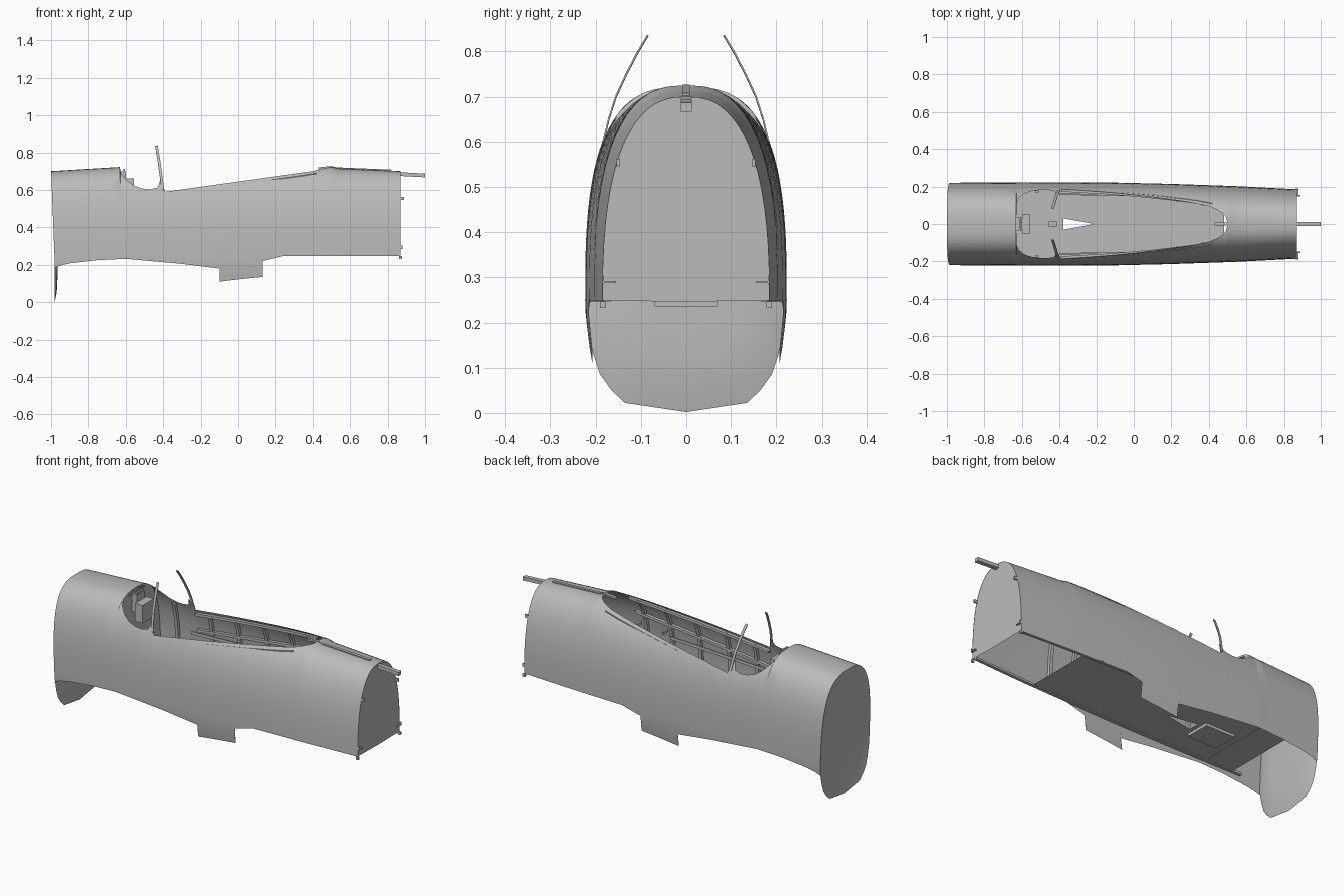
import bpy, bmesh, math

if "Cube" in bpy.data.objects:
    bpy.data.objects.remove(bpy.data.objects["Cube"])

grey = bpy.data.materials.new("primer_grey")
grey.diffuse_color = (0.5, 0.5, 0.5, 1)
grey.use_nodes = True
grey.node_tree.nodes["Principled BSDF"].inputs["Base Color"].default_value = grey.diffuse_color
ZC = 0.25  # height of the widest line


def lerp(table, x):
    """Piecewise linear lookup."""
    if x <= table[0][0]:
        return table[0][1]
    for (a, u), (b, v) in zip(table, table[1:]):
        if x <= b:
            return u + (v - u) * (x - a) / (b - a) if b > a else v
    return table[-1][1]


TOP = [(-1, .70), (-.63, .722), (.5, .725), (.53, .715), (.87, .70)]
WIDTH = [(-1, .220), (-.6, .223), (-.1, .221), (.2, .214), (.55, .202), (.87, .185)]
SILL = [(-.629, .70), (-.615, .675), (-.59, .648), (-.55, .62), (-.51, .607), (-.47, .603),
        (-.43, .612), (-.413, .66), (-.411, .66), (-.39, .59), (.40, .70), (.45, .712), (.5, .725)]
BOTTOM = [(-1, .185), (-.98, .19), (-.9, .208), (-.75, .225), (-.6, .232), (-.3, .205), (-.1, .18),
          (.13, .22), (.25, .249), (.87, .249)]


def power(x):
    return 3 - .5 * (x + 1) / 1.87


def half_width(x, z):
    w = lerp(WIDTH, x)
    if z <= ZC:
        return w * (1 - 3.2 * (ZC - z) ** 2)
    n = power(x)
    r = min(1, (z - ZC) / (lerp(TOP, x) - ZC))
    return w * (1 - r ** n) ** (1 / n)


def section(x, lo, hi, rows=16):
    """Half cross-section from height lo up to hi, as (y, z)."""
    pts = []
    for i in range(4):
        z = lo + (ZC - lo) * i / 4
        pts.append((half_width(x, z), z))
    n, w, h = power(x), lerp(WIDTH, x), lerp(TOP, x) - ZC
    tmax = math.asin(min(1, ((hi - ZC) / h)) ** (n / 2))
    for i in range(rows + 1):
        t = tmax * i / rows
        pts.append((w * max(0, math.cos(t)) ** (2 / n) if t < math.pi / 2 - 1e-6 else 0,
                    ZC + h * math.sin(t) ** (2 / n)))
    return pts


def rear_x(z):
    return -1 + .02 * min(1, max(0, (.7 - z) / .5))


def finish(name, bm, mirror=False):
    if mirror:
        g = bmesh.ops.duplicate(bm, geom=bm.verts[:] + bm.edges[:] + bm.faces[:])["geom"]
        for v in g:
            if isinstance(v, bmesh.types.BMVert):
                v.co.y *= -1
        bmesh.ops.reverse_faces(bm, faces=[f for f in g if isinstance(f, bmesh.types.BMFace)])
    bmesh.ops.remove_doubles(bm, verts=bm.verts, dist=.0004)
    bmesh.ops.recalc_face_normals(bm, faces=bm.faces)
    me = bpy.data.meshes.new(name)
    bm.to_mesh(me)
    bm.free()
    me.materials.append(grey)
    ob = bpy.data.objects.new(name, me)
    bpy.context.collection.objects.link(ob)
    bpy.ops.object.select_all(action='DESELECT')
    ob.select_set(True)
    bpy.context.view_layer.objects.active = ob
    bpy.ops.object.shade_smooth_by_angle(angle=math.radians(35))
    return ob


def sweep(name, path, a, b, mirror=False):
    """Bar along a path with half-size vectors a and b."""
    bm = bmesh.new()
    rings = [[bm.verts.new([p[k] + s * a[k] + t * b[k] for k in range(3)])
              for s, t in ((1, 1), (-1, 1), (-1, -1), (1, -1))] for p in path]
    for r, q in zip(rings, rings[1:]):
        for i in range(4):
            bm.faces.new((r[i], r[(i + 1) % 4], q[(i + 1) % 4], q[i]))
    bm.faces.new(rings[0])
    bm.faces.new(rings[-1][::-1])
    return finish(name, bm, mirror)


def box(name, x0, x1, y0, y1, z0, z1, mirror=False):
    y, z = (y0 + y1) / 2, (z0 + z1) / 2
    return sweep(name, [(x0, y, z), (x1, y, z)], (0, (y1 - y0) / 2, 0), (0, 0, (z1 - z0) / 2), mirror)


# Fuselage skin: stations carry bottom edge and upper edge (full roof or cockpit sill)
stations = [(x, lerp(BOTTOM, x), lerp(TOP, x)) for x in (-1, -.95, -.9, -.82, -.75, -.68, -.63)]
for x in (-.629, -.615, -.59, -.57, -.55, -.51, -.47, -.43, -.413, -.408, -.39, -.3, -.2, -.1):
    stations.append((x, lerp(BOTTOM, x), lerp(SILL, x)))
stations += [(-.1, .11, lerp(SILL, -.1)), (0, .122, lerp(SILL, 0)), (.13, .135, lerp(SILL, .13))]
for x in (.13, .19, .25, .32, .40, .45, .475, .49):
    stations.append((x, lerp(BOTTOM, x), lerp(SILL, x)))
stations += [(x, lerp(BOTTOM, x), lerp(TOP, x)) for x in (.5, .53, .6, .7, .8, .87)]
bm = bmesh.new()
rows = []
for x, lo, hi in stations:
    rows.append([bm.verts.new((rear_x(z) if x == -1 else x, y, z)) for y, z in section(x, lo, hi)])
for r, q in zip(rows, rows[1:]):
    for i in range(len(r) - 1):
        bm.faces.new((r[i], q[i], q[i + 1], r[i + 1]))
finish("fuselage_skin", bm, True)


def bulkhead(name, half, xf, dish=0):
    """Closed plate from a half outline, optionally dished."""
    bm = bmesh.new()
    full = half + [(-y, z) for y, z in reversed(half) if y > .001]
    cz = .36
    rings = []
    for s, d in ((1, 0), (.85, dish * .7), (.6, dish)):
        rings.append([bm.verts.new((xf(cz + (z - cz) * s) + d, y * s, cz + (z - cz) * s)) for y, z in full])
    n = len(full)
    for r, q in zip(rings, rings[1:]):
        for i in range(n):
            bm.faces.new((r[i], r[(i + 1) % n], q[(i + 1) % n], q[i]))
    bm.faces.new(rings[-1])
    finish(name, bm)


# End plates and cockpit back wall
bulkhead("rear_bulkhead", [(0, .002), (.135, .022), (.165, .05), (.19, .085), (.205, .13)]
         + section(-1, .19, .70), rear_x, .015)
bulkhead("firewall", [(0, .246)] + section(.87, .2485, .70), lambda z: .869)
bulkhead("cockpit_back_wall", [(0, .251)] + [(y * .985, z) for y, z in section(-.63, .2499, .70)],
         lambda z: -.632)

# Floor with a tapered slot in the middle
bm = bmesh.new()
outline = [(-.8, 0), (-.38, 0), (-.38, .03), (-.21, 0), (.48, 0)]
outline += [(x, lerp(WIDTH, x) - .004) for x in (.48, .2, -.1, -.6, -.8)]
bm.faces.new([bm.verts.new((x, y, .252)) for x, y in outline])
finish("floor", bm, True)
box("under_floor_box", -.58, -.40, -.07, .07, .235, .251)

# Windscreen hoop halves
sweep("canopy_hoop", [(-.402, .183, .60), (-.408, .171, .65), (-.415, .155, .70), (-.422, .132, .75),
                      (-.430, .106, .80), (-.436, .085, .835)], (.007, 0, .001), (0, .0015, .001), True)

# Frames and longerons on the inner walls
for i, x in enumerate((-.52, -.30, -.13, .05, .22, .37)):
    hi = lerp(SILL, x) - .015
    path = [(x, y - .010, z) for y, z in section(x, .2499, hi)[4:]]
    sweep("frame_%d" % (i + 1), path, (.009, 0, 0), (0, .008, 0), True)
xs = [-.39 + .81 * i / 10 for i in range(11)]
for name, drop in (("upper_longeron", .022), ("middle_longeron", .12)):
    path = [(x, half_width(x, lerp(SILL, x) - drop) - .012, lerp(SILL, x) - drop) for x in xs]
    sweep(name, path, (0, .009, 0), (0, 0, .007), True)
sweep("side_rail", [(-.40, .160, .47), (.20, .148, .50)], (0, .004, 0), (0, 0, .008), True)
sweep("lower_longeron", [(x, half_width(x, .25) - .012, .252) for x in (-.85, -.5, -.1, .25, .55, .86)],
      (0, .008, 0), (0, 0, .006), True)
for i, x in enumerate((.23, .39)):
    box("wall_bracket_%d" % (i + 1), x - .006, x + .006, .12, .16, .52, .535, True)

# Head support, control stick
box("head_support", -.63, -.60, -.035, .035, .60, .70)
box("head_pad", -.60, -.555, -.05, .05, .56, .66)
box("head_support_post", -.612, -.603, -.03, .03, .66, .712)
sweep("control_stick", [(-.44, 0, .252), (-.44, 0, .42)], (.008, 0, 0), (0, .008, 0))
box("stick_grip", -.458, -.415, -.014, .014, .42, .46)

# Barrel and its fairing along the nose top
sweep("nose_barrel", [(.80, 0, .688), (1, 0, .677)], (0, .012, 0), (0, 0, .010))
sweep("nose_top_strip", [(.43, 0, .715), (.50, 0, .722), (.53, 0, .715), (.82, 0, .703)],
      (0, .008, 0), (0, 0, .005))

# Mounting fittings on the firewall
box("upper_fitting", .868, .888, .146, .154, .545, .562, True)
box("middle_fitting", .868, .878, .155, .183, .287, .292, True)
box("middle_fitting_tab", .868, .880, .181, .185, .284, .304, True)
box("lower_fitting", .862, .876, .178, .190, .232, .247, True)
